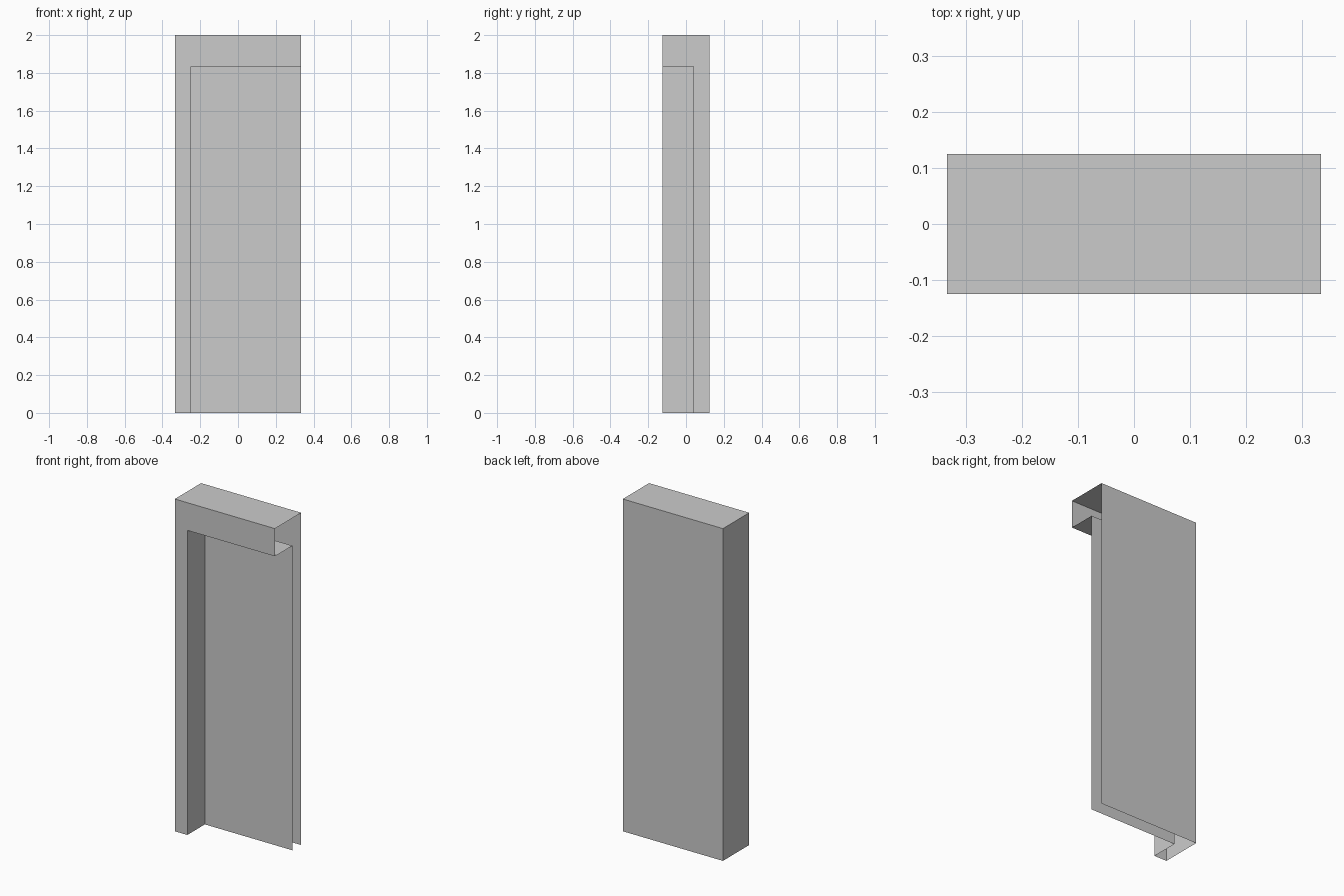
import bpy
import bmesh

if "Cube" in bpy.data.objects:
    bpy.data.objects.remove(bpy.data.objects["Cube"])

X, Y, H = 1 / 3, 0.125, 2.0              # overall half width, half depth, height
JAMB_X, HEAD_Z, PANEL_Y = -0.25, 2 - 1 / 6, 1 / 24

# L-shaped outlines in (x, z): up the jamb, then along the head
outer = [(-X, 0), (-X, H), (X, H)]
inner = [(JAMB_X, 0), (JAMB_X, HEAD_Z), (X, HEAD_Z)]


def flat(bm, points, y):
    """Flat face in the xz plane at depth y."""
    bm.faces.new([bm.verts.new((x, y, z)) for x, z in points])


def strip(bm, path, y0, y1):
    """Walls swept in depth along an outline."""
    for (ax, az), (bx, bz) in zip(path, path[1:]):
        corners = [(ax, y0, az), (bx, y0, bz), (bx, y1, bz), (ax, y1, az)]
        bm.faces.new([bm.verts.new(c) for c in corners])


def finish(bm, name):
    bmesh.ops.remove_doubles(bm, verts=bm.verts, dist=1e-5)
    mesh = bpy.data.meshes.new(name)
    bm.to_mesh(mesh)
    bm.free()
    bpy.context.collection.objects.link(bpy.data.objects.new(name, mesh))


# Outer casing: left side, top, back and L-shaped front; right and bottom open
bm = bmesh.new()
strip(bm, outer, -Y, Y)
flat(bm, outer + [(X, 0)], Y)
flat(bm, inner + outer[::-1], -Y)
finish(bm, "door_casing")

# Recess: jamb wall, head underside and the set-back panel
bm = bmesh.new()
strip(bm, inner[::-1], -Y, PANEL_Y)
flat(bm, [(X, 0)] + inner[::-1], PANEL_Y)
finish(bm, "recessed_panel")
